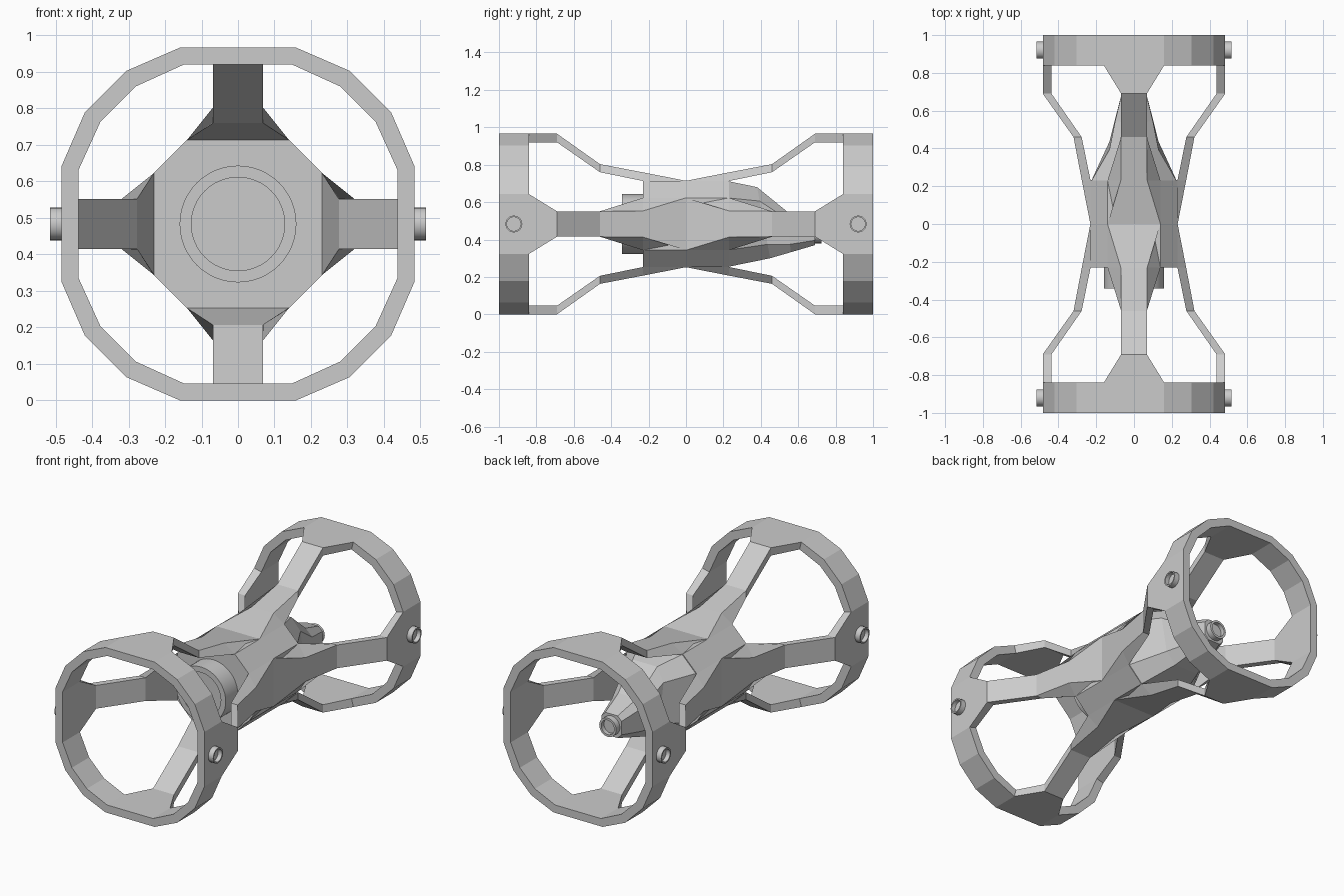
import bpy, bmesh, math
from mathutils import Vector

if "Cube" in bpy.data.objects:
    bpy.data.objects.remove(bpy.data.objects["Cube"])

CZ = 0.483          # height of the long axis


def loft(name, sections, cyclic=False, smooth=False):
    """Skin a list of equal-length point loops; cap the ends unless cyclic."""
    bm = bmesh.new()
    rows = [[bm.verts.new(p) for p in s] for s in sections]
    pairs = list(zip(rows, rows[1:])) + ([(rows[-1], rows[0])] if cyclic else [])
    for a, b in pairs:
        for i in range(len(a)):
            j = (i + 1) % len(a)
            bm.faces.new((a[i], a[j], b[j], b[i]))
    if not cyclic:
        bm.faces.new(rows[0])
        bm.faces.new(rows[-1])
    bmesh.ops.recalc_face_normals(bm, faces=bm.faces)
    me = bpy.data.meshes.new(name)
    bm.to_mesh(me)
    bm.free()
    ob = bpy.data.objects.new(name, me)
    bpy.context.collection.objects.link(ob)
    if smooth:
        bpy.ops.object.select_all(action='DESELECT')
        ob.select_set(True)
        bpy.context.view_layer.objects.active = ob
        bpy.ops.object.shade_smooth_by_angle(angle=math.radians(35))
    return ob


def turned(name, base, axis, profile, n=32):
    """Round part: profile of (distance along axis, radius) from base."""
    axis = Vector(axis)
    u = axis.orthogonal().normalized()
    v = axis.cross(u)
    secs = []
    for d, r in profile:
        secs.append([Vector(base) + axis * d
                     + (u * math.cos(t) + v * math.sin(t)) * r
                     for t in (2 * math.pi * k / n for k in range(n))])
    return loft(name, secs, smooth=True)


def four_way(corner):
    """Repeat a quarter profile around the axis."""
    pts = []
    for k in range(4):
        c, s = (1, 0, -1, 0)[k], (0, 1, 0, -1)[k]
        pts += [(x * c - z * s, x * s + z * c) for x, z in corner]
    return pts


# End rings, sixteen sided with four long flats
outer = four_way([(.483, .16), (.42, .305), (.305, .42), (.16, .483)])
inner = four_way([(.437, .148), (.377, .28), (.28, .377), (.148, .437)])
for side, label in ((-1, "front"), (1, "back")):
    secs = [[(x, side * y, z + CZ) for x, z in prof]
            for prof, y in ((outer, .84), (outer, 1), (inner, 1), (inner, .84))]
    loft(label + "_ring", secs, cyclic=True)
    # Hollow side studs
    for sx, lr in ((-1, "left"), (1, "right")):
        turned(f"{label}_{lr}_stud", (sx * .47, side * .92, CZ), (sx, 0, 0),
               [(0, .045), (.045, .045), (.045, .037), (.02, .037)], 24)

# Octagonal central body
octo = four_way([(.23, .14), (.14, .23)])
loft("body", [[(x, y, z + CZ) for x, z in octo] for y in (-.23, .23)])

# Four struts: y, outer half width, outer radius, inner half width, inner radius
half = [(.23, .07, .276, .14, .23), (.46, .068, .32, .068, .277),
        (.69, .068, .483, .068, .437), (.84, .16, .483, .148, .437)]
stations = [(-s[0], *s[1:]) for s in reversed(half)] + [(0, .14, .231, .14, .20)] + half
for k, label in enumerate(("top", "left", "bottom", "right")):
    c, s = (1, 0, -1, 0)[k], (0, 1, 0, -1)[k]
    secs = []
    for y, ow, orad, iw, irad in stations:
        quad = [(-ow, orad), (ow, orad), (iw, irad), (-iw, irad)]
        secs.append([(x * c - z * s, y, x * s + z * c + CZ) for x, z in quad])
    loft(label + "_strut", secs)

# Drooping tail cone: half width, bottom (y, z), top (y, z)
secs = []
for hw, (yb, zb), (yt, zt) in ((.23, (.22, .253), (.22, .713)),
                               (.13, (.45, .30), (.38, .68)),
                               (.10, (.56, .332), (.54, .55)),
                               (.065, (.69, .37), (.69, .50))):
    sec = []
    for x, z in octo:
        t = (z / .23 + 1) / 2
        sec.append((x / .23 * hw, yb + (yt - yb) * t, zb + (zt - zb) * t))
    secs.append(sec)
loft("tail_cone", secs)
turned("tail_nozzle", (0, .67, .435), (0, 1, 0),
       [(0, .055), (.055, .055), (.055, .042), (.03, .042)], 24)

# Round front port with recessed face
turned("front_port", (0, -.2, CZ), (0, -1, 0),
       [(0, .16), (.142, .16), (.142, .128), (.115, .128)], 48)
